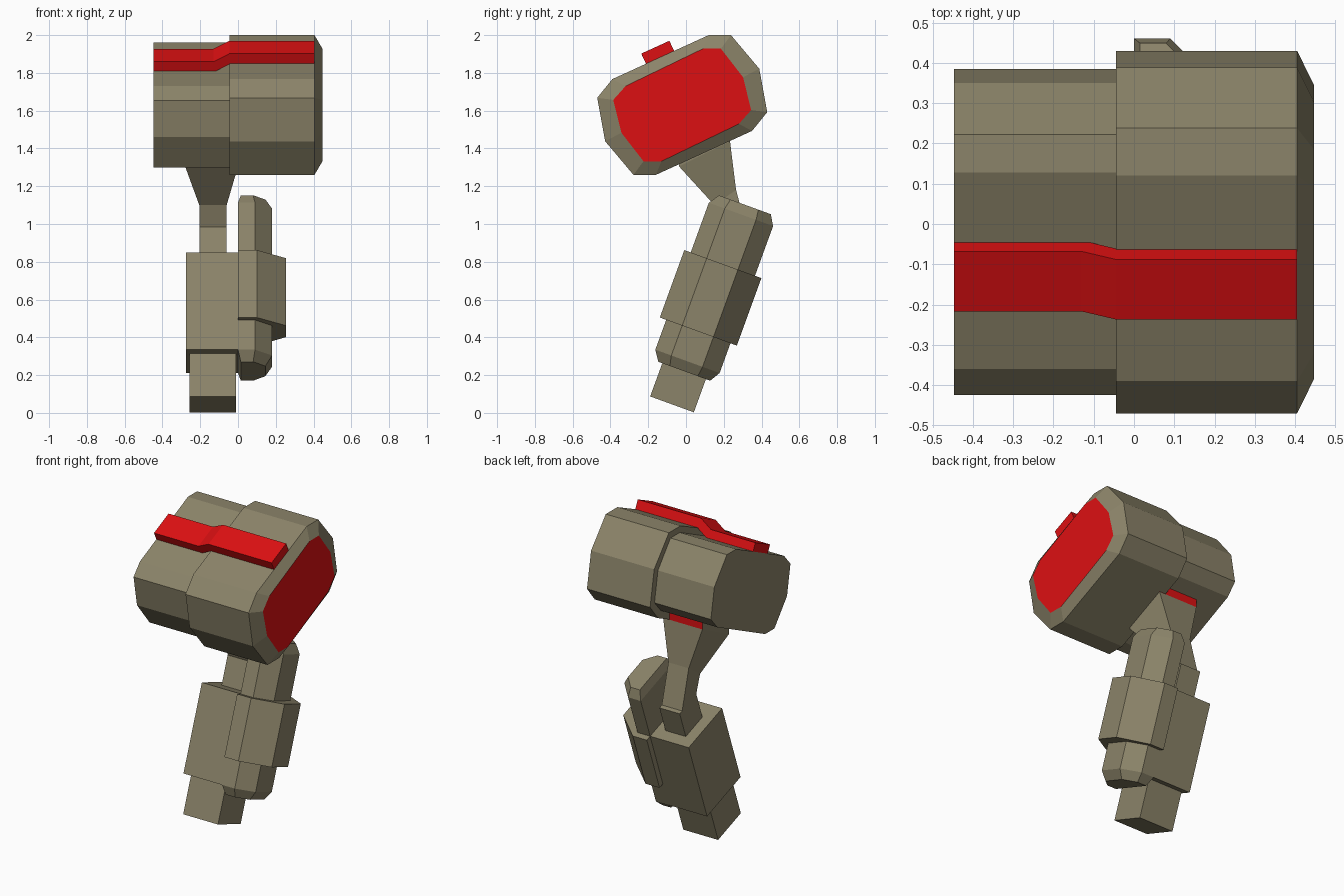
import bpy, bmesh, math
from mathutils import Vector

if "Cube" in bpy.data.objects:
    bpy.data.objects.remove(bpy.data.objects["Cube"])


def material(name, rgb):
    m = bpy.data.materials.new(name)
    m.diffuse_color = (*rgb, 1)
    m.use_nodes = True
    m.node_tree.nodes["Principled BSDF"].inputs["Base Color"].default_value = m.diffuse_color
    return m


OLIVE = material("olive", (0.26, 0.23, 0.142))
RED = material("red", (0.72, 0.005, 0.006))


def loft(name, rings, mats=(OLIVE,), rule=None):
    """Skin matching closed rings of points and cap both ends."""
    bm = bmesh.new()
    vr = [[bm.verts.new(p) for p in ring] for ring in rings]
    n = len(vr[0])
    for a, b in zip(vr, vr[1:]):
        for i in range(n):
            j = (i + 1) % n
            bm.faces.new((a[i], a[j], b[j], b[i]))
    bm.faces.new(vr[0])
    bm.faces.new(vr[-1])
    bmesh.ops.recalc_face_normals(bm, faces=bm.faces)
    if rule:
        for f in bm.faces:
            f.normal_update()
            f.material_index = int(rule(f))
    me = bpy.data.meshes.new(name)
    bm.to_mesh(me)
    bm.free()
    for m in mats:
        me.materials.append(m)
    ob = bpy.data.objects.new(name, me)
    bpy.context.collection.objects.link(ob)
    return ob


# Head profiles (y, z): half of each is given, the rest is its point reflection
def full(half, c=(-0.02, 1.63)):
    return half + [(2 * c[0] - y, 2 * c[1] - z) for y, z in half]


def at_x(x, profile):
    return [(x, y, z) for y, z in profile]


outer = full([(0.12, 2.0), (0.238, 2.0), (0.388, 1.822), (0.43, 1.592), (0.35, 1.493)])
inner = full([(0.128, 1.96), (0.222, 1.96), (0.35, 1.80), (0.385, 1.605), (0.32, 1.53)])
lens = full([(0.09, 1.928), (0.185, 1.928), (0.302, 1.777), (0.345, 1.603), (0.28, 1.53)])

loft("head_front", [at_x(-0.045, outer), at_x(0.405, outer), at_x(0.447, lens)],
     (OLIVE, RED), lambda f: f.normal.x > 0.95)
loft("head_rear", [at_x(-0.447, inner), at_x(-0.04, inner)])

# Raised stripe along the head, stepping up at the larger section
stripe = [(-0.237, 1.902), (-0.088, 1.97), (-0.061, 1.912), (-0.21, 1.846)]
low = [(y + 0.02, z - 0.043) for y, z in stripe]
loft("top_stripe", [at_x(-0.447, low), at_x(-0.13, low),
                    at_x(-0.045, stripe), at_x(0.405, stripe)], (RED,))


# Tilted handle frame: v runs backwards, u runs up along the handle
T = math.radians(20)


def tilt(x, v, u):
    return Vector((x, math.cos(T) * v + math.sin(T) * u,
                   math.cos(T) * u - math.sin(T) * v))


def tilted_box(name, x0, x1, v0, v1, u0, u1):
    rect = [(x0, v0), (x1, v0), (x1, v1), (x0, v1)]
    return loft(name, [[tilt(x, v, u) for x, v in rect] for u in (u0, u1)])


tilted_box("grip_block", -0.275, 0.0, -0.267, 0.095, 0.259, 0.807)
tilted_box("grip_foot", -0.258, -0.01, -0.208, 0.038, 0.017, 0.30)
tilted_box("neck_post", -0.205, -0.06, -0.16, 0.02, 0.78, 0.988)


# Side cylinder: half octagon with bevelled ends, and a wider sleeve round it
def half_octagon(u, xf, xs, v0, va, vb, v1, xi=0.0):
    pts = [(xi, v0), (xf, v0), (xs, va), (xs, vb), (xf, v1), (xi, v1)]
    return [tilt(x, v, u) for x, v in pts]


body = (0.09, 0.18, -0.267, -0.177, -0.001, 0.095)
tip = (0.08, 0.145, -0.23, -0.165, -0.008, 0.062, 0.015)
loft("side_cylinder", [half_octagon(0.204, *tip), half_octagon(0.259, *body),
                       half_octagon(1.087, *body), half_octagon(1.142, *tip)])
sleeve = (0.10, 0.255, -0.303, -0.177, -0.001, 0.131)
loft("cylinder_sleeve", [half_octagon(0.427, *sleeve), half_octagon(0.807, *sleeve)])


# Neck: flange under the head, taper, then a stem into the post
def neck_ring(x0, x1, front, back):
    return [(x0, *front), (x1, *front), (x1, *back), (x0, *back)]


loft("neck", [
    neck_ring(-0.28, 0.0, (-0.037, 1.39), (0.233, 1.51)),
    neck_ring(-0.28, 0.0, (-0.037, 1.305), (0.233, 1.438)),
    neck_ring(-0.205, -0.06, (0.15, 1.10), (0.265, 1.18)),
    neck_ring(-0.205, -0.06, (0.19, 0.98), (0.335, 0.92)),
], (OLIVE, RED), lambda f: f.normal.y > 0.99 and f.calc_center_median().z > 1.42)
